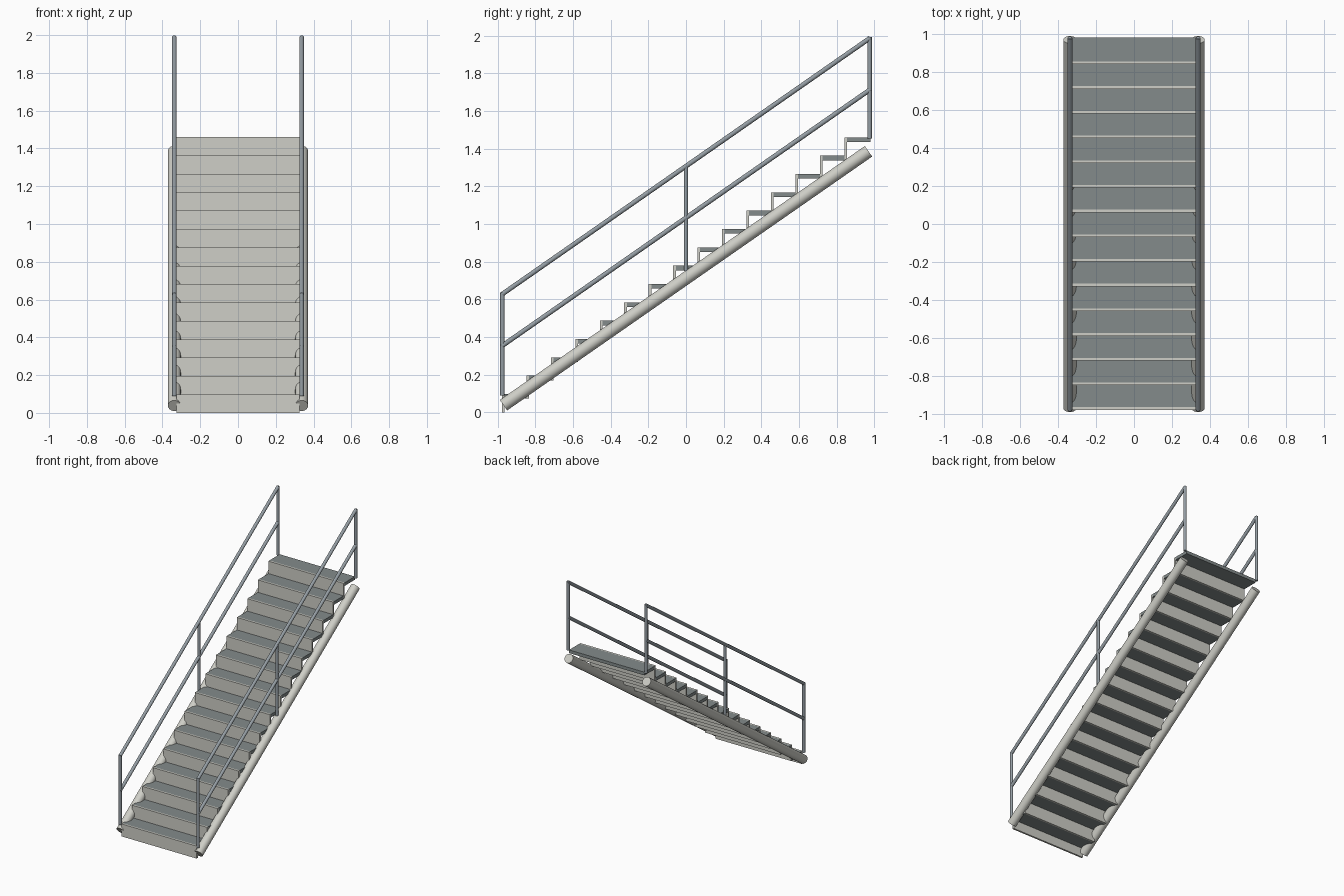
import bpy
from mathutils import Vector

if "Cube" in bpy.data.objects:
    bpy.data.objects.remove(bpy.data.objects["Cube"])


def material(name, rgb):
    m = bpy.data.materials.new(name)
    m.diffuse_color = (*rgb, 1)
    m.use_nodes = True
    m.node_tree.nodes["Principled BSDF"].inputs["Base Color"].default_value = m.diffuse_color
    return m


frame_mat = material("light_paint", (0.62, 0.62, 0.57))
tread_mat = material("grey_tread", (0.23, 0.26, 0.26))
rail_mat = material("grey_steel", (0.30, 0.34, 0.37))


def box(name, lo, hi, mat):
    lo, hi = Vector(lo), Vector(hi)
    bpy.ops.mesh.primitive_cube_add(size=1, location=(lo + hi) / 2)
    o = bpy.context.object
    o.name = name
    o.scale = hi - lo
    o.data.materials.append(mat)


def tube(name, a, b, r, sides, mat):
    a, b = Vector(a), Vector(b)
    d = b - a
    bpy.ops.mesh.primitive_cylinder_add(vertices=sides, radius=r, depth=d.length,
                                        location=(a + b) / 2)
    o = bpy.context.object
    o.name = name
    o.rotation_euler = d.to_track_quat('Z', 'Y').to_euler()
    o.data.materials.append(mat)
    bpy.ops.object.shade_smooth_by_angle()


# Steps: a thin riser in front of each tread
STEPS, RISE, RUN = 15, 1.46 / 15, 0.1298
W, Y0, THICK, RISER = 0.326, -0.977, 0.025, 0.014
for i in range(STEPS):
    y, top = Y0 + i * RUN, (i + 1) * RISE
    back = y + RUN if i < STEPS - 1 else 0.98
    bottom = max(0, i * RISE - THICK)
    box(f"riser_{i + 1}", (-W, y, bottom), (W, y + RISER, top), frame_mat)
    box(f"tread_{i + 1}", (-W, y + RISER, top - THICK), (W, back, top), tread_mat)

# Side tubes, posts and rails on both sides
for side, s in (("left", -1), ("right", 1)):
    x = s * 0.337
    tube(f"stringer_{side}", (x, -0.969, 0.038), (x, 0.969, 1.386), 0.034, 32, frame_mat)
    for part, y, z0, z1 in (("bottom", -0.975, 0.09, 0.635),
                            ("middle", 0, 0.75, 1.312),
                            ("top", 0.975, 1.455, 1.992)):
        tube(f"{part}_post_{side}", (x, y, z0), (x, y, z1), 0.0115, 16, rail_mat)
    for part, z in (("hand_rail", 0.626), ("mid_rail", 0.352)):
        tube(f"{part}_{side}", (x, -0.978, z), (x, 0.978, z + 1.362), 0.0125, 16, rail_mat)
